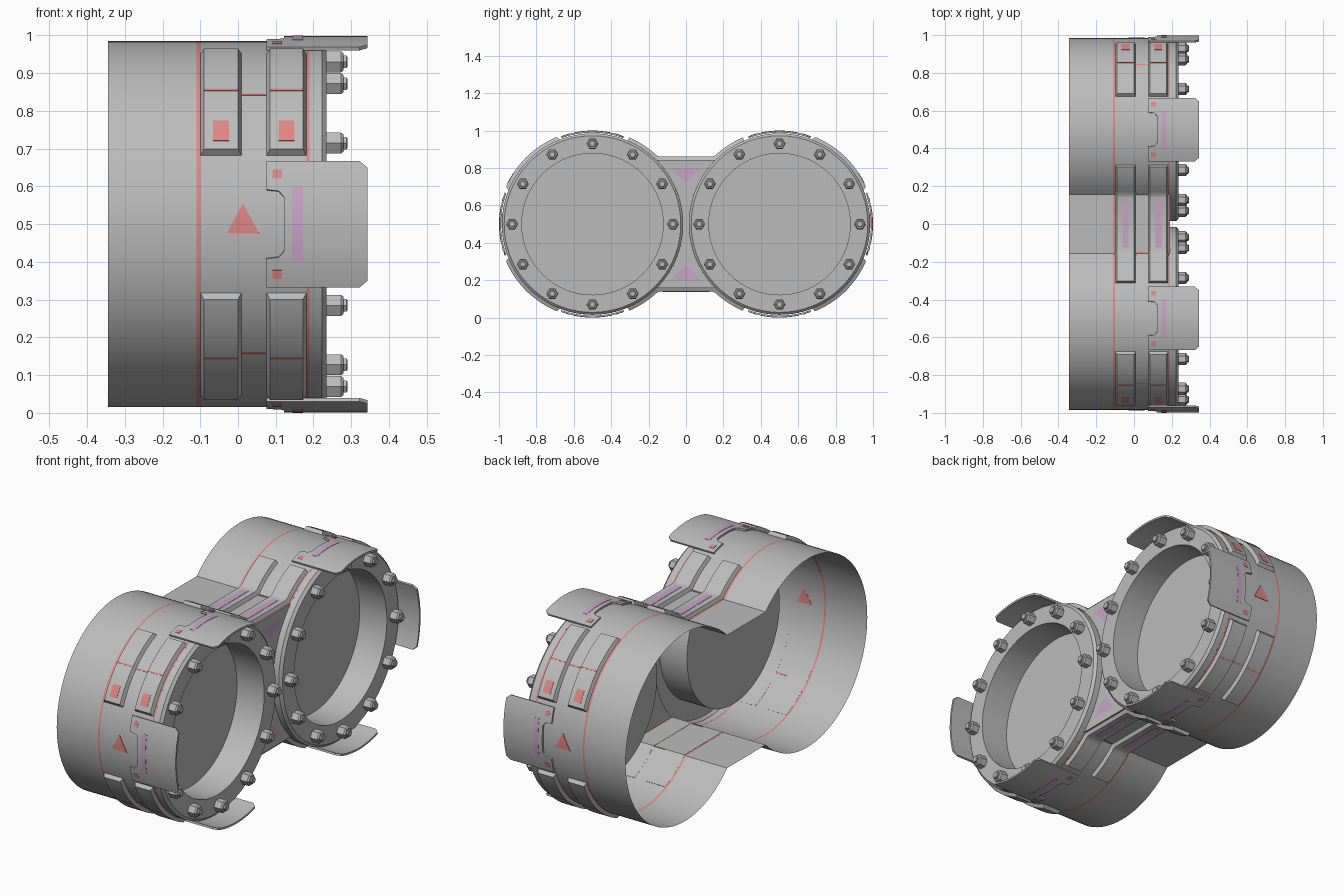
import bpy, bmesh, math

if "Cube" in bpy.data.objects:
    bpy.data.objects.remove(bpy.data.objects["Cube"])

R, H = 0.485, 0.343            # drum radius, half height of the waist


def material(name, rgb):
    m = bpy.data.materials.new(name)
    m.diffuse_color = (*rgb, 1)
    m.use_nodes = True
    m.node_tree.nodes["Principled BSDF"].inputs["Base Color"].default_value = m.diffuse_color
    return m


GREY = material("grey metal", (0.50, 0.50, 0.50))
RED = material("red marking", (0.74, 0.24, 0.22))
PINK = material("pink marking", (0.60, 0.36, 0.58))


def finish(name, bm, *mats):
    bmesh.ops.recalc_face_normals(bm, faces=bm.faces)
    me = bpy.data.meshes.new(name)
    bm.to_mesh(me)
    bm.free()
    for m in mats:
        me.materials.append(m)
    ob = bpy.data.objects.new(name, me)
    bpy.context.collection.objects.link(ob)
    return ob


def drum(side, turn=0):
    """Curve round one drum: angle in degrees from the outer side."""
    def c(t, off):
        a = math.radians(t + turn)
        return side * (0.5 + (R + off) * math.cos(a)), 0.5 + (R + off) * math.sin(a)
    return c


def waist(up):
    """Curve across the saddle between the drums, by y."""
    def c(y, off):
        r2 = (R + off) ** 2 - (abs(y) - 0.5) ** 2
        return y, 0.5 + up * max(math.sqrt(max(r2, 0)), H + off)
    return c


def span(a, b, n):
    return [a + (b - a) * i / n for i in range(n + 1)]


def sweep(name, c, ts, x0, x1, lo, hi, mat, b=0.0, bt=0.0):
    """Solid plate following curve c, from x0 to x1 (numbers or functions)."""
    f0 = x0 if callable(x0) else lambda t: x0
    f1 = x1 if callable(x1) else lambda t: x1
    bm = bmesh.new()
    rows = []
    for i, t in enumerate(ts):
        to = t + bt if i == 0 else t - bt if i == len(ts) - 1 else t
        pts = ((f0(t), t, lo), (f0(t) + b, to, hi), (f1(t) - b, to, hi), (f1(t), t, lo))
        rows.append([bm.verts.new((x, *c(u, o))) for x, u, o in pts])
    for p, q in zip(rows, rows[1:]):
        for j in range(4):
            k = (j + 1) % 4
            bm.faces.new((p[j], p[k], q[k], q[j]))
    bm.faces.new(rows[0])
    bm.faces.new(rows[-1])
    return finish(name, bm, mat)


def lathe(name, prof, y, z, n, mat):
    """Revolve (x, radius) points round an x axis, closing the last ring."""
    bm = bmesh.new()
    rings = [[bm.verts.new((x, y + r * math.cos(math.tau * i / n), z + r * math.sin(math.tau * i / n)))
              for i in range(n)] for x, r in prof]
    for p, q in zip(rings, rings[1:]):
        for i in range(n):
            k = (i + 1) % n
            bm.faces.new((p[i], p[k], q[k], q[i]))
    bm.faces.new(rings[-1])
    return finish(name, bm, mat)


# Open double-drum shell with two red bands
outline = [drum(1)(t, 0) for t in span(-135, 135, 72)]
outline += [drum(-1)(t, 0) for t in span(135, -135, 72)]
bm = bmesh.new()
loops = [[bm.verts.new((x, y, z)) for y, z in outline] for x in (-0.345, -0.11, -0.10, 0.182, 0.19)]
for s, (p, q) in enumerate(zip(loops, loops[1:])):
    for i in range(len(outline)):
        k = (i + 1) % len(outline)
        bm.faces.new((p[i], p[k], q[k], q[i])).material_index = s % 2
finish("shell", bm, GREY, RED)

# Plate closing the front of the waist
bm = bmesh.new()
edge = [drum(1)(t, 0) for t in span(135, 225, 24)] + [drum(-1)(t, 0) for t in span(225, 135, 24)]
bm.faces.new([bm.verts.new((0.19, y, z)) for y, z in edge])
finish("waist_front_plate", bm, GREY)

# Pink triangles on that plate
for up in (1, -1):
    bm = bmesh.new()
    bm.faces.new([bm.verts.new((0.193, y, 0.5 + up * z)) for y, z in ((-0.08, 0.30), (0.08, 0.30), (0, 0.22))])
    finish("waist_triangle", bm, PINK)

COLUMNS = ((-0.10, 0.01), (0.075, 0.182))
COVER_Z = (0.168, 0.150, 0.092, 0.088, 0.072)


def deg(z):
    return math.degrees(math.asin(z / 0.499))


def cover_left(t):
    z = abs(t)
    return 0.075 if z > deg(0.09) else 0.108 if z > deg(0.08) else 0.122


def cover_right(t):
    return 0.322 if abs(t) > deg(0.16) else 0.343


for side in (1, -1):
    # Front flange with recessed dish
    lathe("front_flange", [(0.19, R), (0.222, R), (0.235, 0.472), (0.235, 0.378), (0.08, 0.378)],
          side * 0.5, 0.5, 72, GREY)
    # Bolts
    for i in range(12):
        a = math.tau * i / 12
        lathe("bolt", [(0.235, 0.032), (0.273, 0.032), (0.28, 0.026), (0.28, 0.019), (0.287, 0.019), (0.29, 0.015)],
              side * 0.5 + 0.43 * math.cos(a), 0.5 + 0.43 * math.sin(a), 6, GREY)

    # Raised outer panels, with red cross lines and squares
    c = drum(side)
    for s in (1, -1):
        for x0, x1 in COLUMNS:
            sweep("outer_panel", c, [s * t for t in span(22, 69, 14)], x0, x1, -0.002, 0.018, GREY, 0.01, s * 1.3)
            sweep("panel_line", c, [s * 44.6, s * 45.4], x0 + 0.01, x1 - 0.01, 0.01, 0.0195, RED)
            if s > 0:
                xm = (x0 + x1) / 2
                sweep("panel_square", c, span(26, 33, 3), xm - 0.021, xm + 0.021, 0.012, 0.0195, RED)
        sweep("shell_line", c, [s * 44.6, s * 45.4], 0.01, 0.075, -0.002, 0.002, RED)

    # Red triangle on the side of the drum
    sweep("side_triangle", c, span(-2.9, 6.5, 4),
          lambda t: 0.013 - 0.043 * (6.51 - t) / 9.41, lambda t: 0.013 + 0.043 * (6.51 - t) / 9.41,
          -0.001, 0.003, RED)

    # Notched covers on the side, top and bottom
    for turn in (0, 90, -90):
        c = drum(side, turn)
        half = [deg(z) for z in COVER_Z]
        ts = [-t for t in half] + [-4, 0, 4] + half[::-1]
        ts = sorted(ts + [s * t for s in (1, -1) for t in (12.5, 14.5)])
        sweep("cover", c, ts, cover_left, cover_right, 0.004, 0.0135, GREY)
        sweep("cover_stripe", c, span(-deg(0.1), deg(0.1), 8), 0.145, 0.172, 0.009, 0.015, PINK)
        for s in (1, -1):
            sweep("cover_square", c, [s * deg(z) for z in (0.122, 0.133, 0.145)], 0.091, 0.117, 0.009, 0.015, RED)

# Long saddle panels across the waist, with pink stripes and red lines
for up in (1, -1):
    c = waist(up)
    ys = span(-0.313, -0.155, 9) + [-0.14, 0, 0.14] + span(0.155, 0.313, 9)
    for x0, x1 in COLUMNS:
        xm = (x0 + x1) / 2
        sweep("waist_panel", c, ys, x0, x1, -0.002, 0.018, GREY, 0.01, 0.01)
        sweep("waist_stripe", c, [-0.125, 0.125], xm - 0.016, xm + 0.016, 0.012, 0.0195, PINK)
        for s in (1, -1):
            sweep("waist_line", c, [s * 0.145, s * 0.151], x0 + 0.01, x1 - 0.01, 0.012, 0.0195, RED)
    for s in (1, -1):
        sweep("waist_shell_line", c, [s * 0.149, s * 0.156], 0.01, 0.075, -0.002, 0.002, RED)

# Smooth shading with sharp edges kept
bpy.ops.object.select_all(action='SELECT')
bpy.context.view_layer.objects.active = bpy.data.objects["shell"]
bpy.ops.object.shade_smooth_by_angle(angle=math.radians(25))
